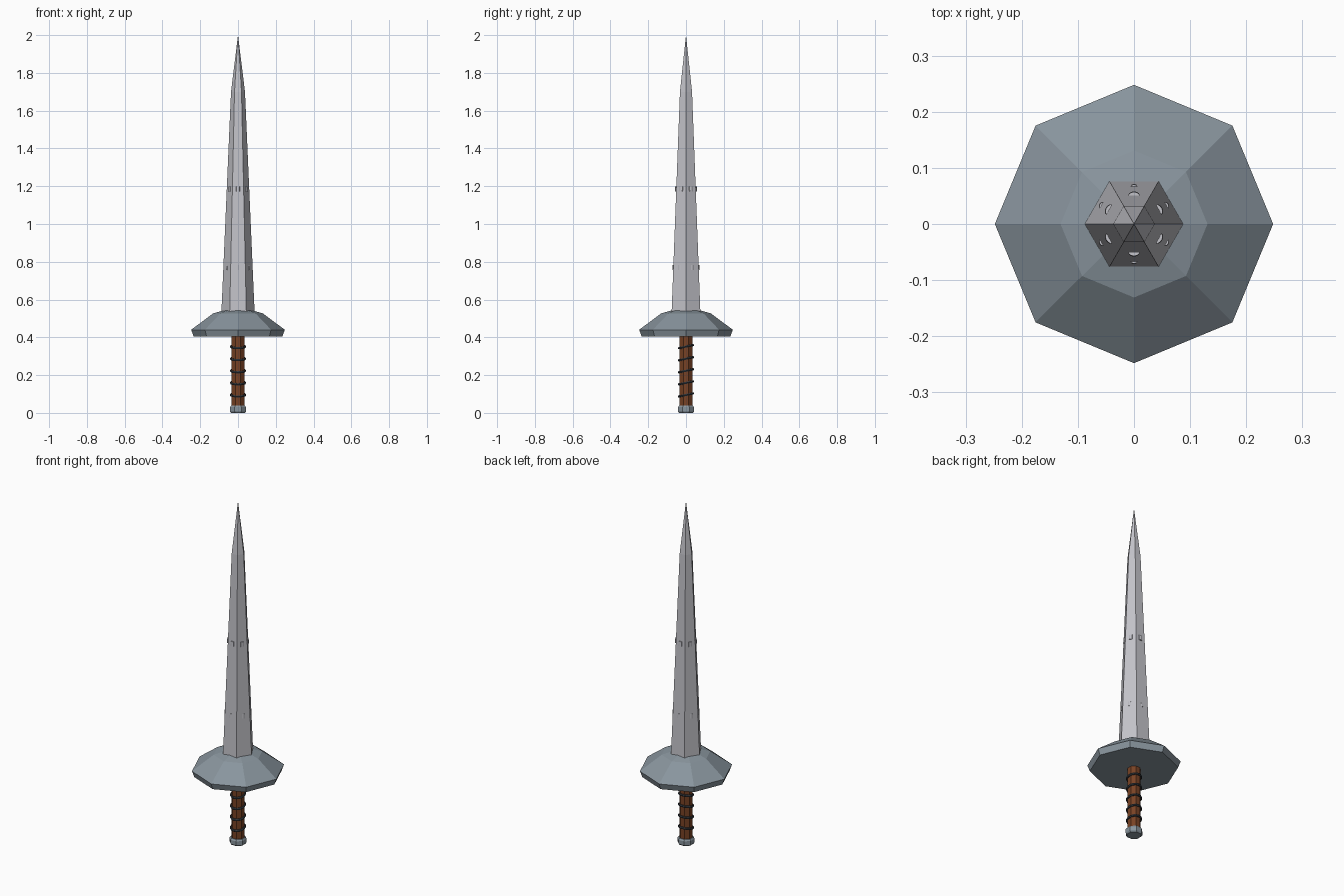
import bpy, bmesh
from math import pi, sin, cos
from mathutils import Matrix, Vector

cube = bpy.data.objects.get("Cube")
if cube:
    bpy.data.objects.remove(cube, do_unlink=True)


def material(name, rgb, metal=0.0):
    m = bpy.data.materials.new(name)
    m.use_nodes = True
    m.diffuse_color = (*rgb, 1)
    m.node_tree.nodes["Principled BSDF"].inputs["Base Color"].default_value = (*rgb, 1)
    return m


steel = material("pale steel", (0.55, 0.55, 0.59))
iron = material("blue grey iron", (0.25, 0.30, 0.34))
leather = material("brown leather", (0.19, 0.055, 0.018))
cord = material("dark cord", (0.035, 0.042, 0.05))


def finish(name, bm, mat):
    bmesh.ops.recalc_face_normals(bm, faces=bm.faces[:])
    mesh = bpy.data.meshes.new(name)
    bm.to_mesh(mesh)
    bm.free()
    mesh.materials.append(mat)
    ob = bpy.data.objects.new(name, mesh)
    bpy.context.collection.objects.link(ob)
    return ob


def lathe(name, profile, sides, mat, turn=0.0):
    """Faceted solid from (radius, height) pairs; radius 0 makes a point."""
    bm = bmesh.new()
    rings = []
    for r, z in profile:
        n = sides if r > 0 else 1
        rings.append([bm.verts.new((r * cos(turn + 2 * pi * i / sides),
                                    r * sin(turn + 2 * pi * i / sides), z))
                      for i in range(n)])
    for a, b in zip(rings, rings[1:]):
        for i in range(sides):
            j = (i + 1) % sides
            if len(b) == 1:
                bm.faces.new((a[i], a[j], b[0]))
            else:
                bm.faces.new((a[i], a[j], b[j], b[i]))
    for ring in (rings[0], rings[-1]):
        if len(ring) > 1:
            bm.faces.new(ring)
    return finish(name, bm, mat)


# Six-sided tapering blade
BASE_R, BASE_Z, SHOULDER_R, SHOULDER_Z = 0.088, 0.53, 0.037, 1.70
lathe("blade", [(BASE_R, BASE_Z), (SHOULDER_R, SHOULDER_Z), (0, 2.0)], 6, steel)

# Guard, grip and pommel
lathe("guard", [(0.235, 0.405), (0.248, 0.44), (0.131, 0.527), (0.06, 0.547)], 8, iron)
lathe("grip", [(0.036, 0.03), (0.036, 0.41)], 8, leather, pi / 8)
lathe("pommel", [(0.040, 0), (0.046, 0.008), (0.046, 0.03), (0.040, 0.038)], 8, iron, pi / 8)

# Small raised studs, two on each blade face
def studs(name, z, radius, height):
    t = (z - BASE_Z) / (SHOULDER_Z - BASE_Z)
    apothem = (BASE_R + (SHOULDER_R - BASE_R) * t) * cos(pi / 6)
    bm = bmesh.new()
    for i in range(6):
        a = pi / 6 + i * pi / 3
        place = Matrix.Translation((apothem * cos(a), apothem * sin(a), z))
        shape = (Matrix.Rotation(a, 4, 'Z') @ Matrix.Rotation(-0.037, 4, 'Y')
                 @ Matrix.Diagonal((0.6, 1, 1, 1)))
        bmesh.ops.create_cone(bm, cap_ends=True, segments=12, radius1=radius,
                              radius2=radius, depth=height, matrix=place @ shape)
    finish(name, bm, steel)


studs("upper_studs", 1.185, 0.010, 0.028)
studs("lower_studs", 0.77, 0.006, 0.026)

# Tilted cord bands around the grip
for k in range(5):
    bm = bmesh.new()
    grid = []
    for i in range(16):
        a = 2 * pi * i / 16
        out = Vector((cos(a), sin(a), 0))
        centre = out * 0.037 + Vector((0, 0, 0.095 + 0.064 * k + 0.008 * sin(a)))
        grid.append([bm.verts.new(centre + out * 0.0065 * cos(b) + Vector((0, 0, 0.0065 * sin(b))))
                     for b in (2 * pi * s / 6 for s in range(6))])
    for i in range(16):
        for s in range(6):
            n, u = (i + 1) % 16, (s + 1) % 6
            bm.faces.new((grid[i][s], grid[n][s], grid[n][u], grid[i][u]))
    finish(f"cord_band_{k + 1}", bm, cord)
